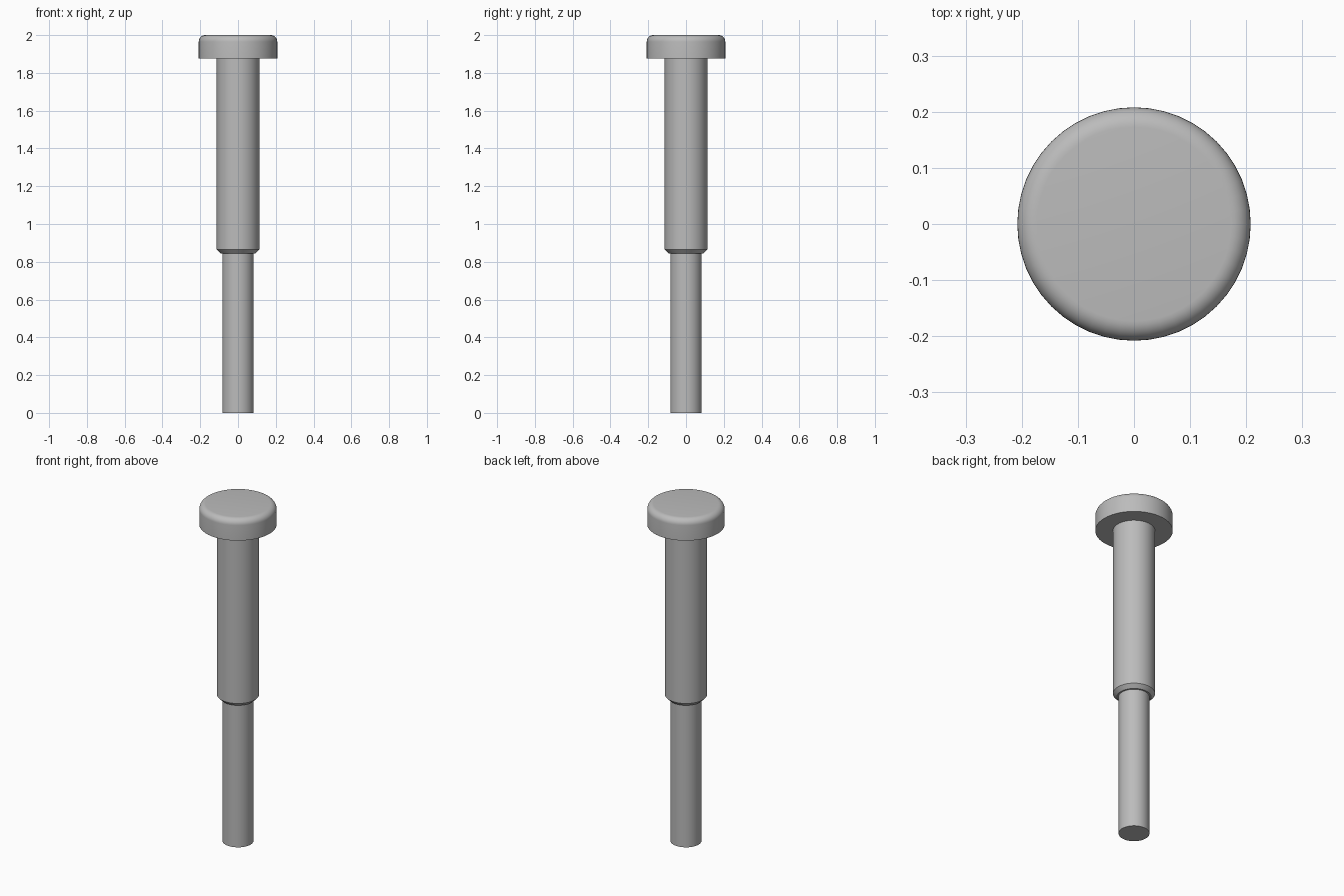
import bpy
import bmesh
from math import cos, sin, pi, radians

SIDES = 48

cube = bpy.data.objects.get("Cube")
if cube:
    bpy.data.objects.remove(cube, do_unlink=True)

# Single metal colour
steel = bpy.data.materials.new("grey_steel")
steel.use_nodes = True
grey = (0.5, 0.5, 0.5, 1)
steel.diffuse_color = grey
steel.node_tree.nodes["Principled BSDF"].inputs["Base Color"].default_value = grey


def lathe(name, profile):
    """Revolve (radius, height) points, listed bottom to top, around z."""
    bm = bmesh.new()
    rings = []
    for r, z in profile:
        rings.append([bm.verts.new((r * cos(2 * pi * i / SIDES),
                                    r * sin(2 * pi * i / SIDES), z))
                      for i in range(SIDES)])
    for low, high in zip(rings, rings[1:]):
        for i in range(SIDES):
            j = (i + 1) % SIDES
            bm.faces.new((low[i], low[j], high[j], high[i]))
    bm.faces.new(rings[0][::-1])
    bm.faces.new(rings[-1])
    mesh = bpy.data.meshes.new(name)
    bm.to_mesh(mesh)
    bm.free()
    mesh.materials.append(steel)
    obj = bpy.data.objects.new(name, mesh)
    bpy.context.collection.objects.link(obj)
    bpy.ops.object.select_all(action="DESELECT")
    obj.select_set(True)
    bpy.context.view_layer.objects.active = obj
    bpy.ops.object.shade_smooth_by_angle(angle=radians(30))
    return obj


# Rounded upper edge of the head
head_r, top, fillet, steps = 0.208, 2.0, 0.035, 8
arc = [(head_r - fillet + fillet * cos(a), top - fillet + fillet * sin(a))
       for a in (pi / 2 * k / steps for k in range(steps + 1))]

# One stepped pin: tip, chamfered shoulder, shank, head
lathe("headed_pin", [
    (0.083, 0), (0.083, 0.845),
    (0.092, 0.845), (0.113, 0.866),
    (0.113, 1.875), (head_r, 1.875),
] + arc)
